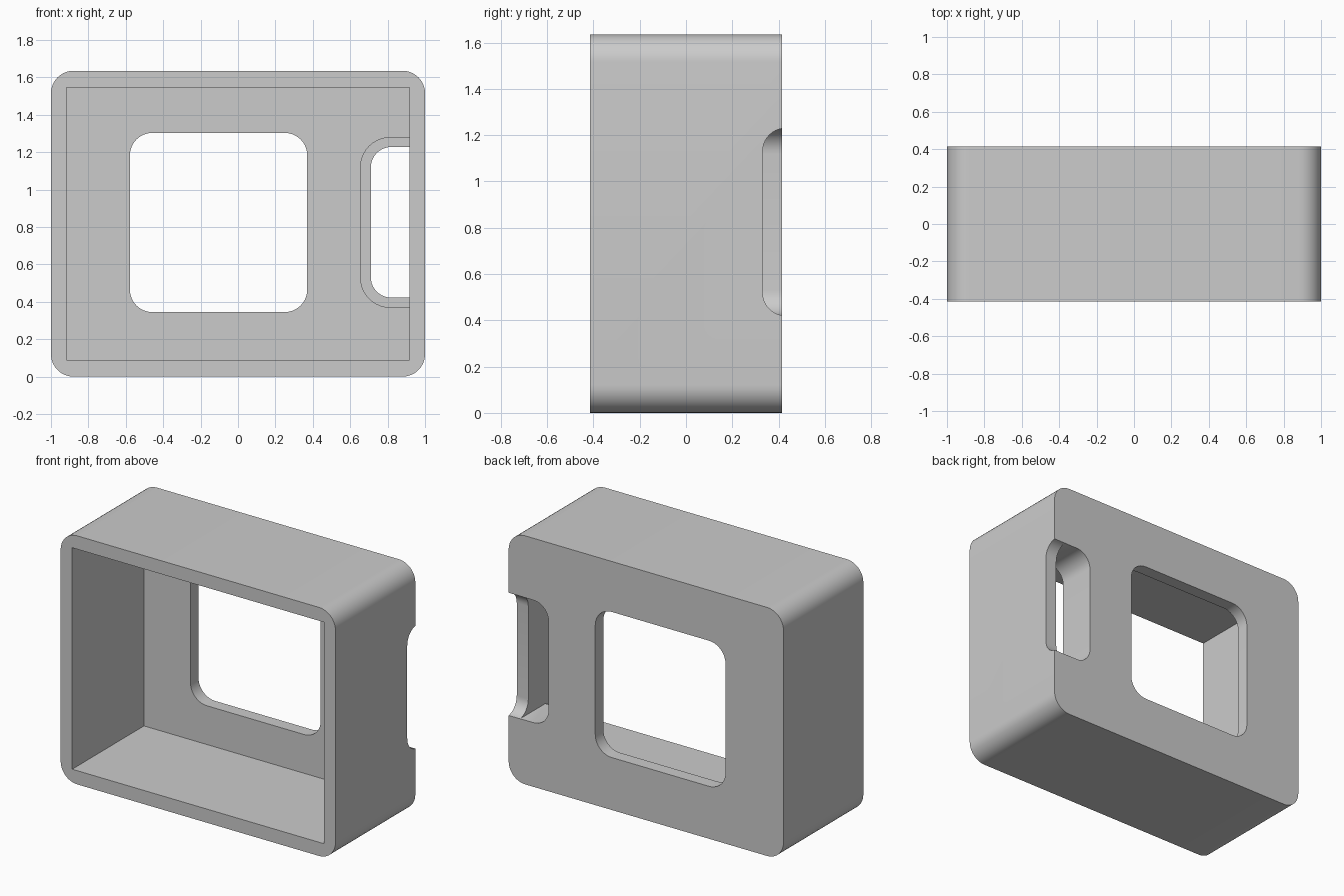
import bpy
import bmesh
import math
from mathutils import Vector

cube = bpy.data.objects.get("Cube")
if cube:
    bpy.data.objects.remove(cube, do_unlink=True)

W, D, H = 2.0, 0.83, 1.635       # overall size
WALL = 0.084                     # shell thickness
BACK = D / 2
INNER = W / 2 - WALL             # inside face of the side walls
INNER_BACK = BACK - WALL         # inside face of the back wall

grey = bpy.data.materials.new("light_grey")
grey.use_nodes = True
grey.diffuse_color = (0.6, 0.6, 0.6, 1)
grey.node_tree.nodes["Principled BSDF"].inputs["Base Color"].default_value = grey.diffuse_color


def rounded_rect(a0, a1, b0, b1, r, steps=10):
    """Outline of a rectangle with rounded corners."""
    if r == 0:
        return [(a0, b0), (a1, b0), (a1, b1), (a0, b1)]
    centres = [(a1 - r, b1 - r), (a0 + r, b1 - r), (a0 + r, b0 + r), (a1 - r, b0 + r)]
    points = []
    for quarter, (ca, cb) in enumerate(centres):
        for i in range(steps + 1):
            t = math.pi / 2 * (quarter + i / steps)
            points.append((ca + r * math.cos(t), cb + r * math.sin(t)))
    return points


def prism(name, outline, start, end, axis="y"):
    """Extrude an outline (in xz or yz) along y or x."""
    bm = bmesh.new()
    if axis == "y":
        verts = [bm.verts.new((a, start, b)) for a, b in outline]
        move = Vector((0, end - start, 0))
    else:
        verts = [bm.verts.new((start, a, b)) for a, b in outline]
        move = Vector((end - start, 0, 0))
    face = bm.faces.new(verts)
    ext = bmesh.ops.extrude_face_region(bm, geom=[face])
    new = [v for v in ext["geom"] if isinstance(v, bmesh.types.BMVert)]
    bmesh.ops.translate(bm, verts=new, vec=move)
    bmesh.ops.recalc_face_normals(bm, faces=bm.faces)
    mesh = bpy.data.meshes.new(name)
    bm.to_mesh(mesh)
    bm.free()
    mesh.materials.append(grey)
    obj = bpy.data.objects.new(name, mesh)
    bpy.context.collection.objects.link(obj)
    return obj


def combine(target, tool, operation):
    """Apply a boolean and discard the tool."""
    mod = target.modifiers.new(operation.lower(), "BOOLEAN")
    mod.operation, mod.object, mod.solver = operation, tool, "EXACT"
    bpy.context.view_layer.objects.active = target
    bpy.ops.object.modifier_apply(modifier=mod.name)
    bpy.data.objects.remove(tool, do_unlink=True)


# Rounded housing, hollow and open at the front
housing = prism("housing", rounded_rect(-W / 2, W / 2, 0, H, 0.12), -BACK, BACK)
cavity = prism("cavity", rounded_rect(-INNER, INNER, 0.09, 1.547, 0), -BACK - 0.1, INNER_BACK)
combine(housing, cavity, "DIFFERENCE")

# Collar around the side slot, reaching inward from the back wall
SLOT_FRONT = BACK - 0.262
collar = prism("collar", rounded_rect(0.652, INNER + 0.3, 0.367, 1.282, 0.165),
               SLOT_FRONT, INNER_BACK + 0.02)
trim = prism("trim", rounded_rect(INNER + 0.03, 1.5, 0, H, 0), -1, 1)
combine(collar, trim, "DIFFERENCE")
combine(housing, collar, "UNION")

# Slot through the back wall and collar, ending at the side wall
slot = prism("slot", rounded_rect(0.71, INNER + 0.3, 0.422, 1.228, 0.11),
             SLOT_FRONT - 0.1, BACK + 0.1)
trim = prism("trim", rounded_rect(INNER, 1.5, 0, H, 0), -1, 1)
combine(slot, trim, "DIFFERENCE")
combine(housing, slot, "DIFFERENCE")

# Rounded notch where the slot breaks out through the side wall
notch = prism("notch", rounded_rect(INNER_BACK, INNER_BACK + 0.4, 0.42, 1.23, 0.1),
              INNER - 0.02, W / 2 + 0.1, axis="x")
combine(housing, notch, "DIFFERENCE")

# Window in the back wall
window = prism("window", rounded_rect(-0.578, 0.37, 0.345, 1.303, 0.12),
               INNER_BACK - 0.1, BACK + 0.1)
combine(housing, window, "DIFFERENCE")

# Smooth the fillets, keep the edges sharp
bpy.ops.object.select_all(action="DESELECT")
housing.select_set(True)
bpy.context.view_layer.objects.active = housing
bpy.ops.object.shade_smooth_by_angle(angle=math.radians(30))
